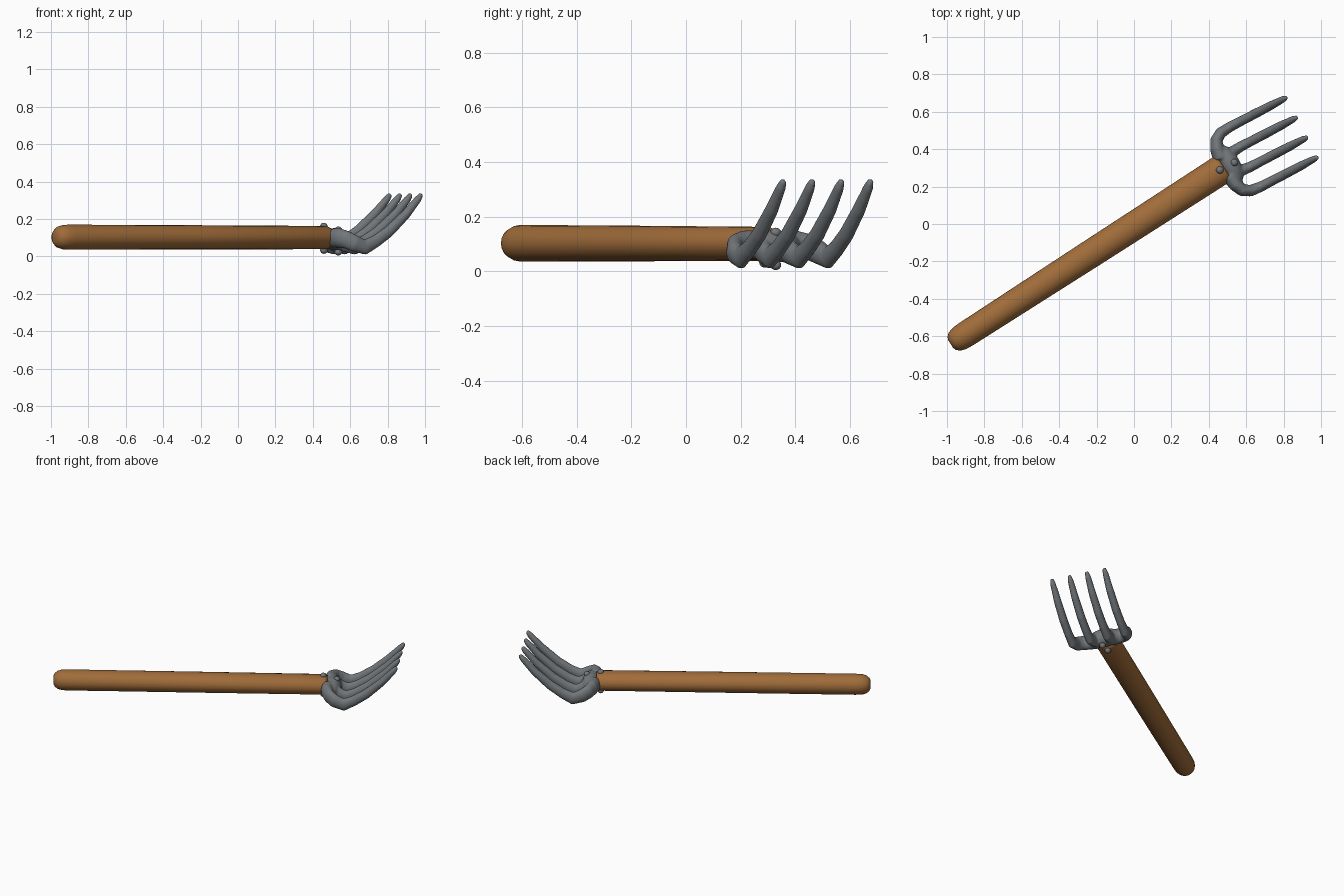
import bpy, bmesh, math
from mathutils import Vector

cube = bpy.data.objects.get("Cube")
if cube:
    bpy.data.objects.remove(cube, do_unlink=True)


def material(name, rgb):
    m = bpy.data.materials.new(name)
    m.use_nodes = True
    m.diffuse_color = (*rgb, 1)
    m.node_tree.nodes["Principled BSDF"].inputs["Base Color"].default_value = (*rgb, 1)
    return m


wood = material("brown wood", (0.35, 0.15, 0.042))
metal = material("grey metal", (0.17, 0.185, 0.195))


def sweep(bm, stations, sides=16):
    """Closed tube through (x, y, z, side radius, vertical radius) stations."""
    pts = [Vector(s[:3]) for s in stations]
    rings = []
    for i, s in enumerate(stations):
        tangent = (pts[min(i + 1, len(pts) - 1)] - pts[max(i - 1, 0)]).normalized()
        side = Vector((-tangent.y, tangent.x, 0)).normalized()
        up = tangent.cross(side)
        rings.append([bm.verts.new(pts[i] + side * s[3] * math.cos(a) + up * s[4] * math.sin(a))
                      for a in (math.tau * k / sides for k in range(sides))])
    for a, b in zip(rings, rings[1:]):
        for k in range(sides):
            n = (k + 1) % sides
            bm.faces.new((a[k], a[n], b[n], b[k]))
    bm.faces.new(rings[0])
    bm.faces.new(rings[-1])


def finish(bm, name, mat, location, angle):
    bmesh.ops.recalc_face_normals(bm, faces=bm.faces)
    mesh = bpy.data.meshes.new(name)
    bm.to_mesh(mesh)
    bm.free()
    mesh.materials.append(mat)
    mesh.shade_smooth()
    ob = bpy.data.objects.new(name, mesh)
    bpy.context.collection.objects.link(ob)
    ob.location = location
    ob.rotation_euler.z = math.radians(angle)
    return ob


def ellipsoid(bm, centre, radii, segments=20):
    made = bmesh.ops.create_uvsphere(bm, u_segments=segments, v_segments=segments // 2, radius=1)
    for v in made["verts"]:
        v.co = Vector([c + r * x for c, r, x in zip(centre, radii, v.co)])


# Wooden handle with a rounded butt, flattening slightly toward the head
bm = bmesh.new()
sweep(bm, [(0, 0, 0, .025, .025), (.007, 0, 0, .042, .042), (.025, 0, 0, .058, .057),
           (.055, 0, 0, .067, .066), (.10, 0, 0, .070, .067), (.9, 0, -.001, .076, .065),
           (1.72, 0, -.002, .080, .062), (1.74, 0, -.002, .070, .054)], 20)
finish(bm, "handle", wood, (-.98, -.642, .103), 32.8)

# Head: cross body and two mirrored pairs of tines, blended into one casting
HEAD, TURN = (-.02, .039, 0), 27.5
OUTER = [(.575, .05, .098, .045, .054), (.580, .11, .098, .038, .052),
         (.597, .15, .090, .034, .048), (.635, .174, .070, .031, .045)]
INNER = [(.590, .035, .095, .034, .05), (.640, .055, .068, .031, .045)]
TINE = [(.695, .050, .028, .042), (.76, .082, .026, .034), (.84, .135, .026, .031),
        (.94, .225, .024, .026), (1.015, .308, .018, .020), (1.036, .334, .011, .012)]

bm = bmesh.new()
ellipsoid(bm, (.602, 0, .092), (.055, .115, .06))
for mirror in (-1, 1):
    for root, offset in ((OUTER, .18), (INNER, .06)):
        path = root + [(x, offset, z, a, b) for x, z, a, b in TINE]
        sweep(bm, [(x, y * mirror, z, a, b) for x, y, z, a, b in path])
head = finish(bm, "fork_head", metal, HEAD, TURN)
remesh = head.modifiers.new("blend", "REMESH")
remesh.mode = "VOXEL"
remesh.voxel_size = .007
remesh.use_smooth_shade = True
smooth = head.modifiers.new("soften", "SMOOTH")
smooth.factor = .5
smooth.iterations = 5

# Rivets through the handle end and head, with heads above and below
for name, x, heights in (("rear_rivet", .54, (.162, .032)), ("front_rivet", .627, (.142, .023))):
    bm = bmesh.new()
    for z in heights:
        ellipsoid(bm, (x, 0, z), (.02, .02, .018), 16)
    finish(bm, name, metal, HEAD, TURN)
